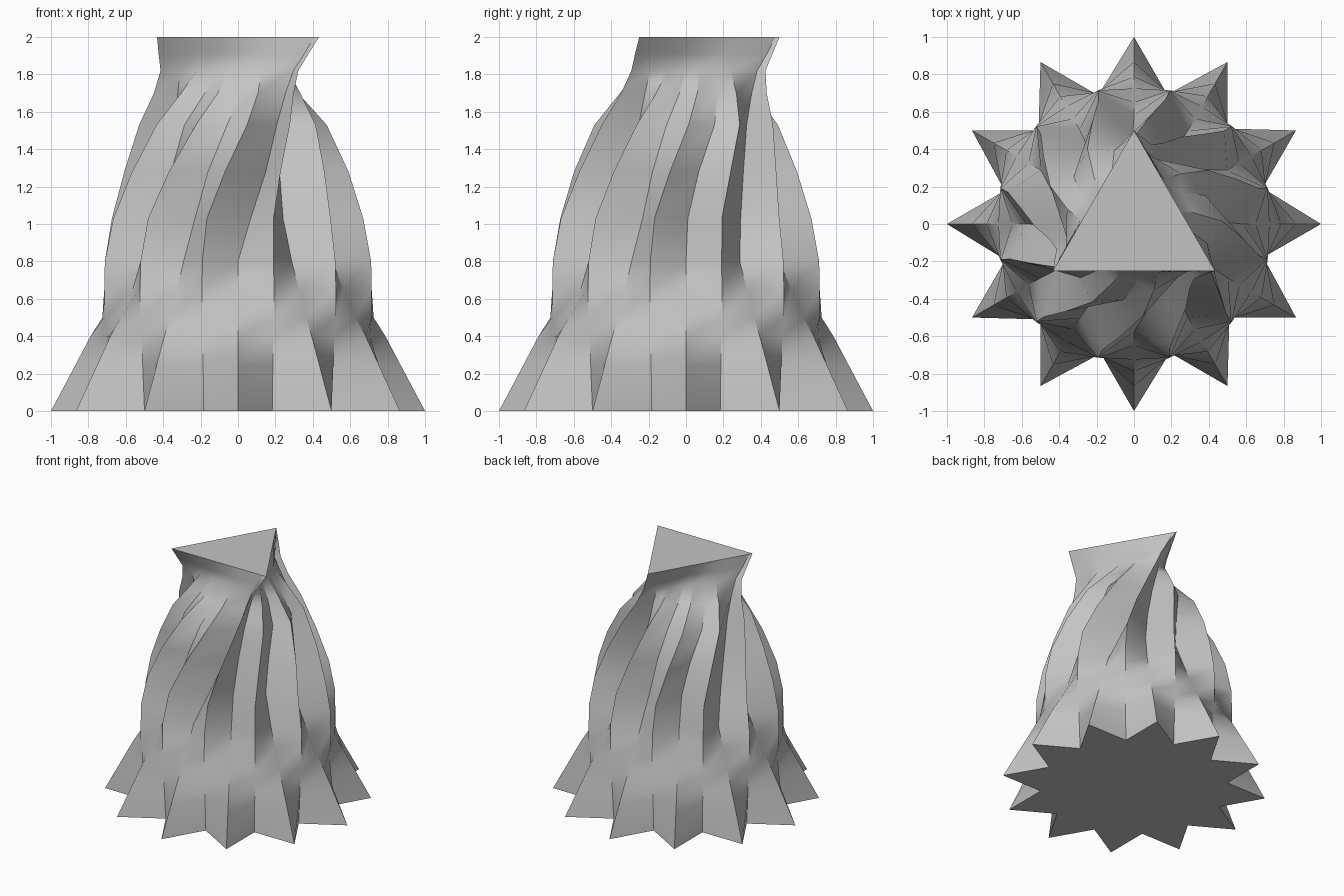
import bpy, bmesh, math

cube = bpy.data.objects.get("Cube")
if cube:
    bpy.data.objects.remove(cube)

# One flat grey for the whole vase
grey = bpy.data.materials.new("plain_grey")
grey.use_nodes = True
colour = (0.55, 0.55, 0.55, 1)
grey.diffuse_color = colour
grey.node_tree.nodes["Principled BSDF"].inputs["Base Color"].default_value = colour

# Each third has eight tracks: ridges on even places, grooves on odd ones.
# Share of the triangle side where each track ends, and how far it leans ahead
side_share = (0, 0.1, 0.25, 0.4, 0.5, 0.66, 0.75, 0.97)
lean = (1, 1, 1, 1, 1, 1, 1, 0.5)

# Rings: height, round radius, triangle radius, triangle weight, turn,
# depth of the side grooves, depth of the grooves beside a corner
rings = (
    (0.5, 0.74, 0.5, 0, 0, 0.02, 0.02),
    (0.65, 0.74, 0.5, 0, 0, 0.12, 0.12),
    (0.8, 0.737, 0.5, 0, 0, 0.21, 0.22),
    (1.03, 0.7, 0.45, 0.02, 0.02, 0.31, 0.32),
    (1.28, 0.63, 0.435, 0.08, 0.15, 0.26, 0.37),
    (1.53, 0.56, 0.435, 0.25, 0.37, 0.15, 0.32),
    (1.7, 0.49, 0.435, 0.6, 0.57, 0.11, 0.18),
    (1.82, 0.45, 0.435, 1, 0.73, 0.08, 0.07),
    (1.91, 0.46, 0.465, 1, 0.87, 0.03, 0.02),
    (2.0, 0.5, 0.5, 1, 1, 0, 0),
)


def triangle_polar(share):
    """Angle past the corner and radius on a triangle of unit corner radius."""
    x = 1 - 1.5 * share
    y = math.sqrt(3) / 2 * share
    return math.atan2(y, x), math.hypot(x, y)


def polar(bm, radius, angle, z):
    return bm.verts.new((radius * math.cos(angle), radius * math.sin(angle), z))


bm = bmesh.new()
step = math.radians(15)
first = math.radians(45)      # groove of the foot that rises to a corner
third = math.radians(120)

# Twelve-pointed star foot, its points fading into the round body
loops = []
for z, fade in ((0, 0), (0.25, 0.5), (0.4, 0.8)):
    loops.append([])
    for k in range(24):
        tip = 1 if k % 2 else math.sqrt(0.5)
        loops[-1].append(polar(bm, tip + (0.735 - tip) * fade, first + k * step, z))

# Fluted body turning into the triangular rim
for z, round_r, tri_r, weight, turn, side_depth, corner_depth in rings:
    loop = []
    for k in range(24):
        part, track = divmod(k, 8)
        tri_angle, tri_unit = triangle_polar(side_share[track])
        start = first + k * step
        end = 2 * first + part * third + tri_angle
        radius = round_r * (1 - weight) + tri_r * tri_unit * weight
        if track in (1, 7):
            radius *= 1 - corner_depth
        elif track % 2:
            radius *= 1 - side_depth
        angle = start + (end - start) * turn ** lean[track]
        loop.append(polar(bm, radius, angle, z))
    loops.append(loop)

for low, high in zip(loops, loops[1:]):
    for k in range(24):
        n = (k + 1) % 24
        bm.faces.new((low[k], low[n], high[n], high[k]))

# Closed foot and rim
caps = [bm.faces.new(loops[0][::-1]), bm.faces.new(loops[-1])]
bm.normal_update()

# Smooth along the height, sharp on strong flutes and around both caps
for face in bm.faces:
    face.smooth = face not in caps
for edge in bm.edges:
    a, b = edge.verts
    upright = abs(a.co.z - b.co.z) > 0.01
    on_cap = any(face in caps for face in edge.link_faces)
    edge.smooth = not (on_cap or upright and edge.calc_face_angle() > math.radians(25))

mesh = bpy.data.meshes.new("fluted_vase")
bm.to_mesh(mesh)
bm.free()
mesh.materials.append(grey)
vase = bpy.data.objects.new("fluted_vase", mesh)
bpy.context.collection.objects.link(vase)
